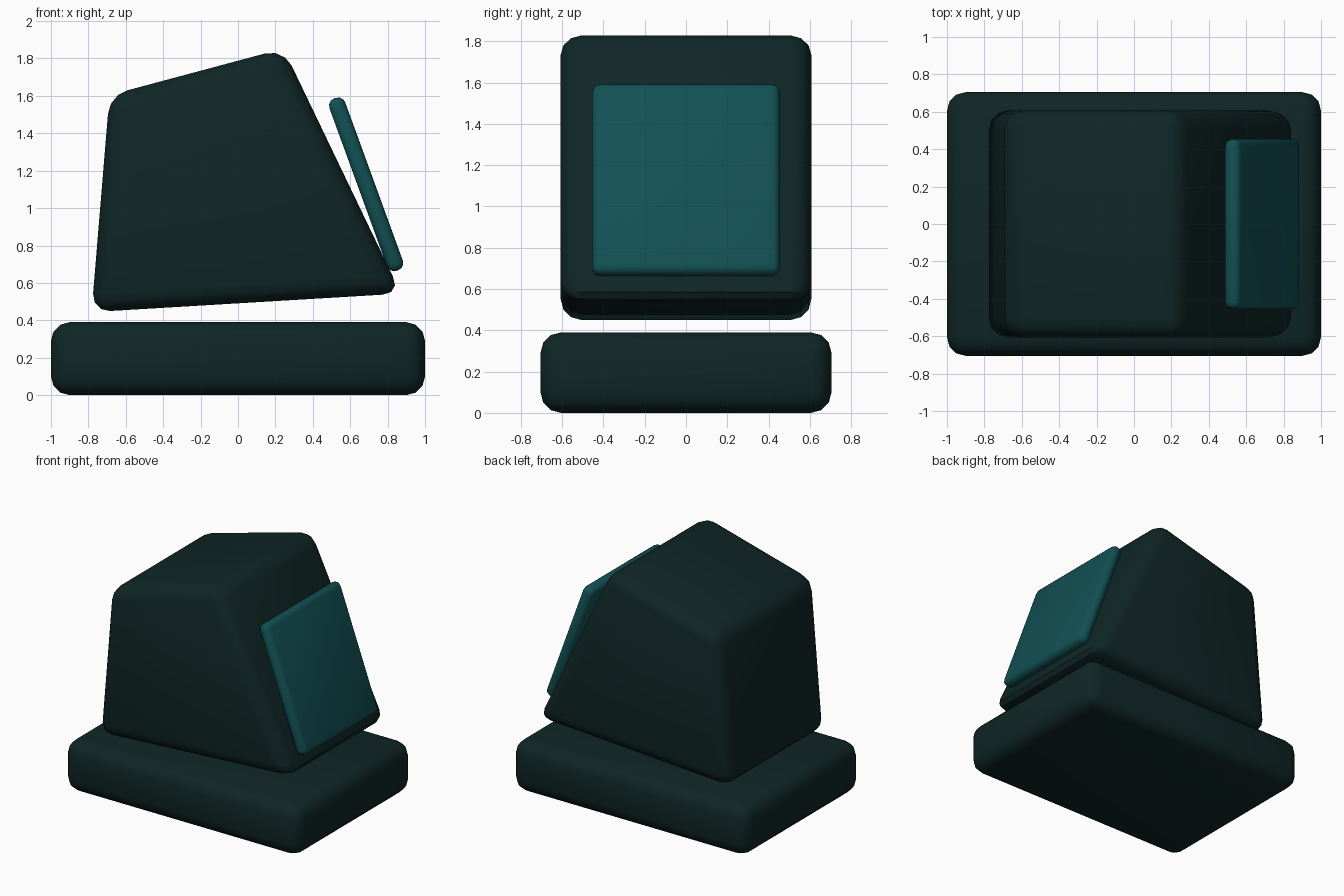
import bpy
import math

if "Cube" in bpy.data.objects:
    bpy.data.objects.remove(bpy.data.objects["Cube"])


def material(name, rgb):
    m = bpy.data.materials.new(name)
    m.diffuse_color = (*rgb, 1.0)
    m.use_nodes = True
    m.node_tree.nodes["Principled BSDF"].inputs["Base Color"].default_value = m.diffuse_color
    return m


dark = material("dark green", (0.005, 0.019, 0.019))
teal = material("teal", (0.006, 0.082, 0.09))


def slab(name, profile, half_depth, bevel, segments, mat):
    """Extrude an x-z profile symmetrically along y and round its edges."""
    n = len(profile)
    verts = [(x, y, z) for y in (-half_depth, half_depth) for x, z in profile]
    faces = [tuple(range(n)), tuple(range(2 * n - 1, n - 1, -1))]
    faces += [(i, i + n, (i + 1) % n + n, (i + 1) % n) for i in range(n)]
    mesh = bpy.data.meshes.new(name)
    mesh.from_pydata(verts, [], faces)
    mesh.materials.append(mat)
    ob = bpy.data.objects.new(name, mesh)
    bpy.context.collection.objects.link(ob)
    mod = ob.modifiers.new("rounding", 'BEVEL')
    mod.width = bevel
    mod.segments = segments
    mod.limit_method = 'NONE'
    bpy.ops.object.select_all(action='DESELECT')
    bpy.context.view_layer.objects.active = ob
    ob.select_set(True)
    bpy.ops.object.modifier_apply(modifier=mod.name)
    bpy.ops.object.shade_smooth_by_angle(angle=math.radians(40))
    return ob


def box(w, h):
    return [(-w, -h), (w, -h), (w, h), (-w, h)]


# Base slab
base = slab("base", box(1.0, 0.195), 0.705, 0.1, 3, dark)
base.location.z = 0.195

# Wedge-shaped housing floating just above the base
slab("housing", [(-0.783, 0.444), (0.872, 0.543), (0.243, 1.853), (-0.687, 1.604)],
     0.607, 0.1, 3, dark)

# Tilted screen panel
screen = slab("screen", box(0.045, 0.49), 0.455, 0.04, 3, teal)
screen.location = (0.685, 0, 1.127)
screen.rotation_euler.y = math.radians(-20)
